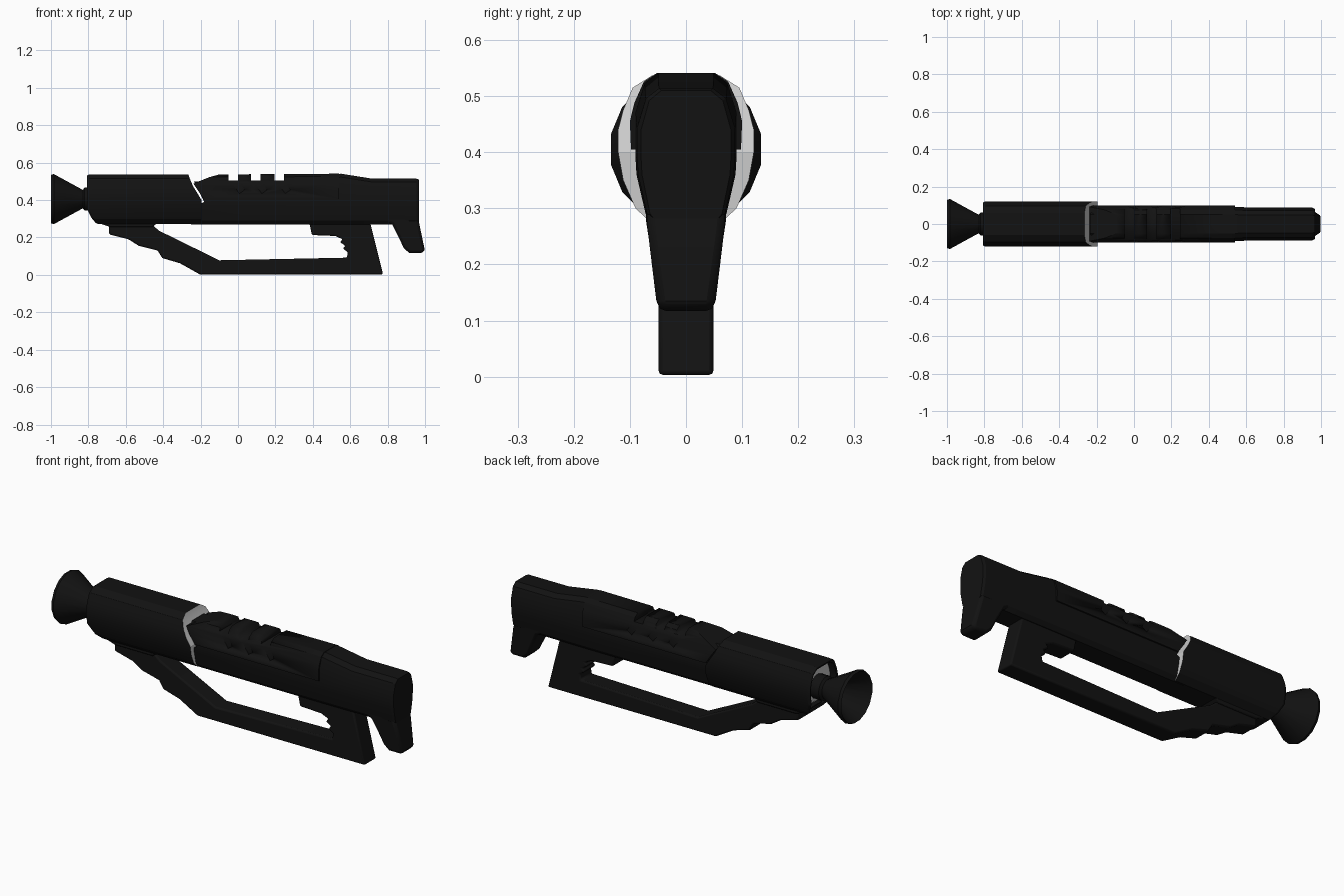
import bpy, bmesh, math
from mathutils import Matrix

if "Cube" in bpy.data.objects:
    bpy.data.objects.remove(bpy.data.objects["Cube"])


def material(name, v):
    m = bpy.data.materials.new(name)
    m.diffuse_color = (v, v, v, 1)
    m.use_nodes = True
    m.node_tree.nodes["Principled BSDF"].inputs["Base Color"].default_value = m.diffuse_color
    return m


BLACK = material("black_polymer", 0.006)
GREY = material("grey_inner", 0.6)


def finish(name, bm, bevel=0, angle=30):
    bmesh.ops.recalc_face_normals(bm, faces=bm.faces)
    me = bpy.data.meshes.new(name)
    bm.to_mesh(me)
    bm.free()
    ob = bpy.data.objects.new(name, me)
    bpy.context.collection.objects.link(ob)
    me.materials.append(BLACK)
    me.materials.append(GREY)
    if bevel:
        b = ob.modifiers.new("bevel", "BEVEL")
        b.width, b.segments, b.limit_method = bevel, 2, "ANGLE"
        b.angle_limit = math.radians(50)
    bpy.ops.object.select_all(action="DESELECT")
    ob.select_set(True)
    bpy.context.view_layer.objects.active = ob
    bpy.ops.object.shade_smooth_by_angle(angle=math.radians(angle))
    return ob


def loft(name, rings, cap_mat=0, angle=20):
    """Skin half sections (x, y, z) mirrored in y, ends closed with strips."""
    bm = bmesh.new()
    n = len(rings[0])
    loops = [[bm.verts.new(p) for p in r] +
             [bm.verts.new((x, -y, z)) for x, y, z in reversed(r)] for r in rings]
    for a, b in zip(loops, loops[1:]):
        for i in range(2 * n):
            j = (i + 1) % (2 * n)
            bm.faces.new((a[i], a[j], b[j], b[i]))
    for l in (loops[0], loops[-1]):
        for i in range(n - 1):
            f = bm.faces.new((l[i], l[i + 1], l[-2 - i], l[-1 - i]))
            f.material_index = cap_mat
    return finish(name, bm, angle=angle)


def plate(name, profile, half, bevel):
    """Extrude an (x, z) profile across y; half(z) gives the half width."""
    bm = bmesh.new()
    sides = [[bm.verts.new((x, s * half(z), z)) for x, z in profile] for s in (-1, 1)]
    for s in sides:
        bm.faces.new(s)
    for i in range(len(profile)):
        j = (i + 1) % len(profile)
        bm.faces.new((sides[0][i], sides[0][j], sides[1][j], sides[1][i]))
    return finish(name, bm, bevel)


def lathe(name, pts, zc, seg=16):
    """Spin (x, radius) points around the barrel axis."""
    bm = bmesh.new()
    rows = []
    for x, r in pts:
        rows.append([bm.verts.new((x, r * math.cos((k + .5) * math.tau / seg) * 1.012,
                                   zc + r * math.sin((k + .5) * math.tau / seg) * 1.012))
                     for k in range(seg)])
    for a, b in zip(rows, rows[1:]):
        for i in range(seg):
            j = (i + 1) % seg
            bm.faces.new((a[i], a[j], b[j], b[i]))
    bm.faces.new(rows[0])
    bm.faces.new(rows[-1])
    return finish(name, bm)


def interp(z, table):
    for (z0, x0), (z1, x1) in zip(table, table[1:]):
        if z <= z1:
            return x0 + (x1 - x0) * max(0, (z - z0) / (z1 - z0))
    return table[-1][1]


# flared muzzle with hollow mouth
lathe("muzzle_flare", [(-.84, .03), (-.86, .045), (-.995, .126), (-1, .13), (-.985, .135),
                       (-.845, .058), (-.83, .05), (-.82, .062), (-.74, .062)], .405)

# front shroud: recessed grey front, slanted rear end
shroud = [(.06, .537), (.095, .515), (.112, .475), (.121, .44), (.121, .40),
          (.112, .35), (.09, .30), (.06, .272)]


def scaled(x, s):
    return [(x + max(0, .33 - z) * .8, y * s, .405 + (z - .405) * s) for y, z in shroud]


REAR = [(.40, -.195), (.49, -.25), (.537, -.265)]
loft("barrel_shroud", [scaled(-.77, .86), scaled(-.805, .88), scaled(-.808, .95),
                       scaled(-.795, 1), [(interp(z, REAR), y, z) for y, z in shroud]], cap_mat=1)

# receiver frame running back into the stock
FRONT = [(.27, -.25), (.385, -.25), (.39, -.18), (.50, -.235)]


def frame(x, top, w, shift=None):
    half = [(w * .55, top), (w * .82, top - .018), (w, top - .07), (w, .39),
            (w * .98, .36), (w * .8, .29), (w * .6, .27)]
    return [(x if shift is None else interp(z, shift), y, z) for y, z in half]


loft("receiver_frame", [frame(0, .50, .09, FRONT), frame(.38, .50, .09), frame(.55, .541, .09),
                        frame(.72, .514, .088), frame(.955, .514, .087), frame(.967, .51, .08)])

# upper cover with sloped nose
COVER = [(.40, -.18), (.488, -.238), (.522, -.155), (.537, -.10)]
cover = [(.052, .537), (.075, .522), (.092, .488), (.1, .455), (.098, .405)]
cover_ob = loft("receiver_cover", [[(interp(z, COVER), y, z) for y, z in cover],
                                   [(.54, y, z + (.004 if z > .5 else 0)) for y, z in cover]])

# vent cutters: notch across the top plus a slanted groove down each side
bm = bmesh.new()
for x in (-.025, .095, .22):
    bmesh.ops.create_cube(bm, size=1, matrix=Matrix.Translation((x, 0, .53))
                          @ Matrix.Diagonal((.052, .3, .05, 1)))
notches = finish("vent_notch_cutter", bm)
bm = bmesh.new()
for x in (-.025, .095, .22):
    for s in (-1, 1):
        bmesh.ops.create_cube(bm, size=1, matrix=Matrix.Translation((x + .025, s * .107, .475))
                              @ Matrix.Rotation(math.radians(-35), 4, "Y")
                              @ Matrix.Diagonal((.035, .03, .075, 1)))
grooves = finish("vent_groove_cutter", bm)
for c in (notches, grooves):
    c.hide_render = True
    c.hide_set(True)
    m = cover_ob.modifiers.new(c.name, "BOOLEAN")
    m.operation, m.object, m.solver = "DIFFERENCE", c, "EXACT"

# butt hook, tapering downward
plate("butt_hook", [(.70, .33), (.955, .33), (.97, .27), (.998, .135), (.99, .117), (.915, .117),
                    (.885, .145), (.86, .20), (.825, .27)],
      lambda z: .05 + .022 * min(1, max(0, (z - .13) / .16)), .014)

# under rail and pistol grip in one open loop, stepped at front and along the grip
plate("grip_and_under_rail",
      [(-.69, .285), (-.69, .217), (-.585, .19), (-.53, .155), (-.43, .13), (-.405, .09),
       (-.31, .062), (-.205, .003), (.776, .003), (.705, .285),
       (.38, .285), (.395, .213), (.52, .208), (.56, .19), (.545, .175), (.575, .155),
       (.56, .14), (.588, .122), (.582, .092), (-.10, .078), (-.42, .235), (-.48, .285)],
      lambda z: .049, .009)

# mount joining rail and shroud
plate("rail_mount", [(-.76, .30), (-.74, .275), (-.68, .255), (-.46, .255), (-.40, .30)],
      lambda z: .06, .006)
